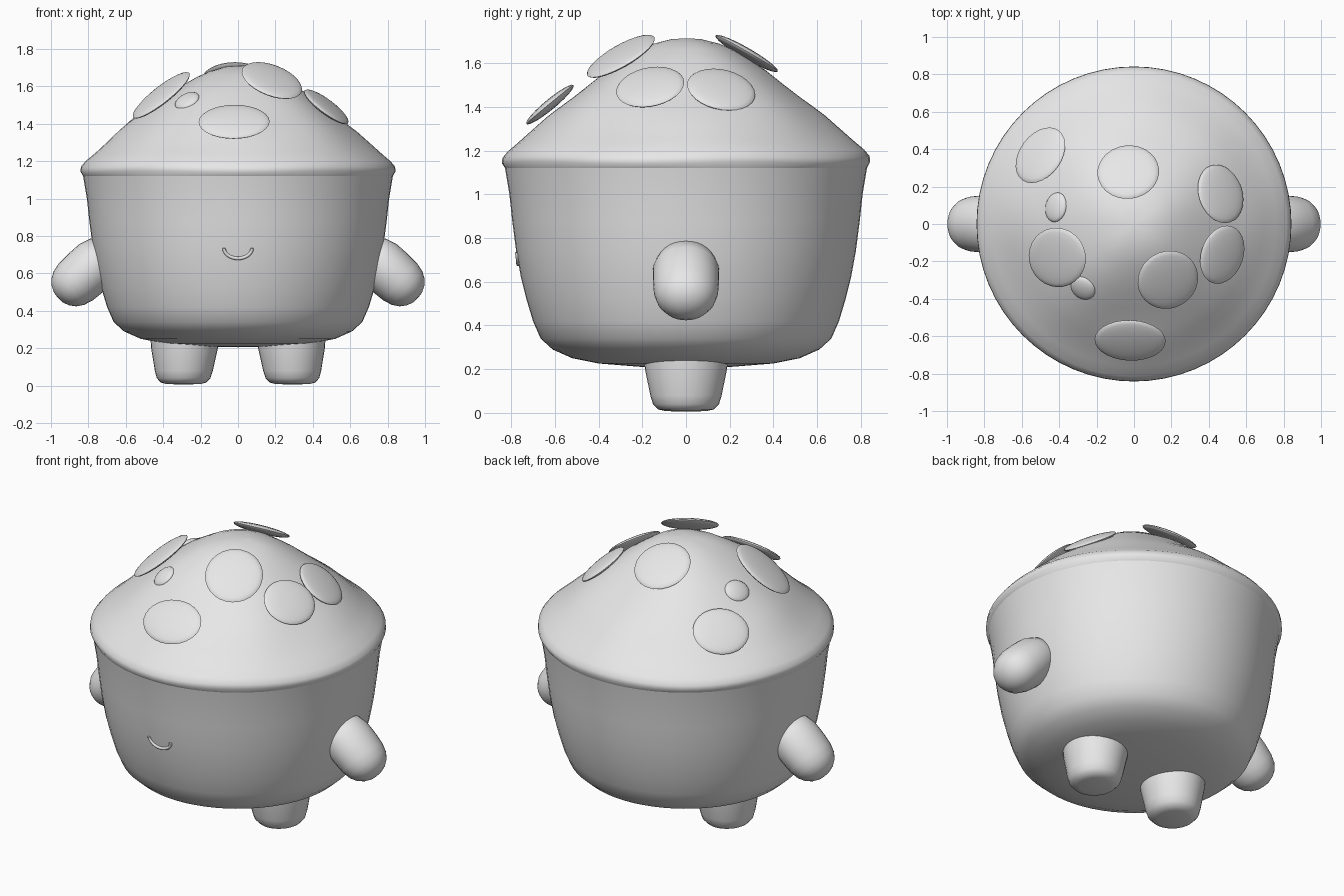
import bpy, bmesh, math
from mathutils import Vector, Matrix

if "Cube" in bpy.data.objects:
    bpy.data.objects.remove(bpy.data.objects["Cube"], do_unlink=True)

grey = bpy.data.materials.new("plain_grey")
grey.use_nodes = True
COLOUR = (0.8, 0.8, 0.8, 1)
grey.diffuse_color = COLOUR
grey.node_tree.nodes["Principled BSDF"].inputs["Base Color"].default_value = COLOUR


def finish(name, bm, angle=50):
    bmesh.ops.recalc_face_normals(bm, faces=bm.faces)
    mesh = bpy.data.meshes.new(name)
    bm.to_mesh(mesh)
    bm.free()
    obj = bpy.data.objects.new(name, mesh)
    bpy.context.collection.objects.link(obj)
    mesh.materials.append(grey)
    bpy.ops.object.select_all(action='DESELECT')
    obj.select_set(True)
    bpy.context.view_layer.objects.active = obj
    bpy.ops.object.shade_smooth_by_angle(angle=math.radians(angle))
    return obj


def revolve(profile, steps=64):
    bm = bmesh.new()
    verts = [bm.verts.new((r, 0, z)) for r, z in profile]
    edges = [bm.edges.new(pair) for pair in zip(verts, verts[1:])]
    bmesh.ops.spin(bm, geom=verts + edges, cent=(0, 0, 0), axis=(0, 0, 1),
                   angle=math.tau, steps=steps)
    bmesh.ops.remove_doubles(bm, verts=bm.verts, dist=0.0005)
    return bm


# Cup and its domed top, profiles as (radius, height)
CUP = [(0, 0.205), (0.2, 0.21), (0.4, 0.226), (0.52, 0.25), (0.61, 0.29),
       (0.665, 0.34), (0.7, 0.42), (0.73, 0.52), (0.755, 0.62), (0.777, 0.74),
       (0.795, 0.88), (0.808, 1.0), (0.828, 1.12)]
DOME = [(0.828, 1.12), (0.842, 1.145), (0.84, 1.17), (0.815, 1.2), (0.76, 1.245),
        (0.69, 1.305), (0.635, 1.355), (0.58, 1.4), (0.515, 1.452), (0.45, 1.505),
        (0.37, 1.57), (0.3, 1.615), (0.22, 1.66), (0.15, 1.685), (0.07, 1.7), (0, 1.7)]


def dome_height(r):
    for (r1, z1), (r0, z0) in zip(DOME[2:], DOME[3:]):
        if r0 <= r <= r1:
            return z0 + (z1 - z0) * (r - r0) / (r1 - r0)
    return DOME[2][1]


finish("cup", revolve(CUP))

# Icing with gentle lumps that fade out at the rim
bm = revolve(DOME)
for v in bm.verts:
    r, a = math.hypot(v.co.x, v.co.y), math.atan2(v.co.y, v.co.x)
    fade = max(0, min(1, (0.8 - r) / 0.2))
    v.co.z += 0.012 * fade * math.sin(9 * v.co.x + 1) * math.cos(8 * v.co.y)
    if v.co.z > 1.13:
        v.co.z += 0.005 * math.sin(5 * a) * min(1, r)
finish("icing", bm)


# Flat drops lying on the icing: x, y, half width around, half width along slope, lift
CHIPS = [(-0.02, -0.6, 0.19, 0.14, 0.035),
         (-0.39, -0.17, 0.16, 0.195, 0.035),
         (-0.49, 0.36, 0.165, 0.145, 0.02),
         (-0.03, 0.27, 0.165, 0.165, 0.015),
         (0.17, -0.28, 0.165, 0.18, 0.04),
         (0.46, -0.16, 0.16, 0.145, 0.02),
         (0.46, 0.16, 0.16, 0.15, 0.005),
         (-0.42, 0.09, 0.08, 0.07, -0.005),
         (-0.27, -0.34, 0.07, 0.07, 0.005)]
for i, (x, y, around, along, lift) in enumerate(CHIPS, 1):
    r = math.hypot(x, y)
    out = Vector((x, y, 0)) / r
    slope = (out * 0.1 + Vector((0, 0, dome_height(r + 0.05) - dome_height(r - 0.05)))).normalized()
    side = Vector((-out.y, out.x, 0))
    normal = slope.cross(side).normalized()
    place = Matrix((side, slope, normal)).transposed().to_4x4()
    place.translation = Vector((x, y, dome_height(r))) + normal * lift
    bm = bmesh.new()
    bmesh.ops.create_uvsphere(bm, u_segments=28, v_segments=12, radius=1)
    size = Matrix.Diagonal((around, along, 0.024, 1))
    bmesh.ops.transform(bm, matrix=place @ size, verts=bm.verts)
    finish(f"icing_drop_{i}", bm, 70)

# Arms: rounded stubs slanting out and down
ARM = [(0, -0.13), (0.035, -0.127), (0.07, -0.112), (0.1, -0.087), (0.122, -0.05),
       (0.134, 0), (0.138, 0.07), (0.137, 0.15), (0.12, 0.21), (0.07, 0.25), (0, 0.265)]
# Feet: tapered stubs with rounded soles
FOOT = [(0, 0.006), (0.09, 0.008), (0.125, 0.016), (0.148, 0.04), (0.16, 0.08),
        (0.172, 0.14), (0.184, 0.2), (0.19, 0.26), (0, 0.27)]
for name, s in (("left", 1), ("right", -1)):
    bm = revolve(ARM, 32)
    bmesh.ops.transform(bm, verts=bm.verts,
                        matrix=Matrix.Translation((s * 0.866, 0, 0.556))
                        @ Matrix.Rotation(-s * math.radians(48), 4, 'Y')
                        @ Matrix.Diagonal((1, 1.1, 1, 1)))
    finish(name + "_arm", bm)
    bm = revolve(FOOT, 32)
    for v in bm.verts:
        v.co.x = s * (0.292 - 0.03 * v.co.z) + v.co.x * 0.97
        v.co.y *= 1.02
    finish(name + "_foot", bm)

# Smile: thin tube bent along the front of the cup
curve = bpy.data.curves.new("smile", 'CURVE')
curve.dimensions = '3D'
curve.bevel_depth = 0.009
curve.bevel_resolution = 3
curve.use_fill_caps = True
spline = curve.splines.new('POLY')
COUNT = 17
spline.points.add(COUNT - 1)
for i, p in enumerate(spline.points):
    a = math.pi * i / (COUNT - 1)
    x = -0.075 * math.cos(a)
    z = 0.735 - 0.055 * math.sin(a)
    p.co = (x, -math.sqrt((0.755 + 0.18 * (z - 0.62)) ** 2 - x * x) - 0.002, z, 1)
smile = bpy.data.objects.new("smile", curve)
bpy.context.collection.objects.link(smile)
curve.materials.append(grey)
